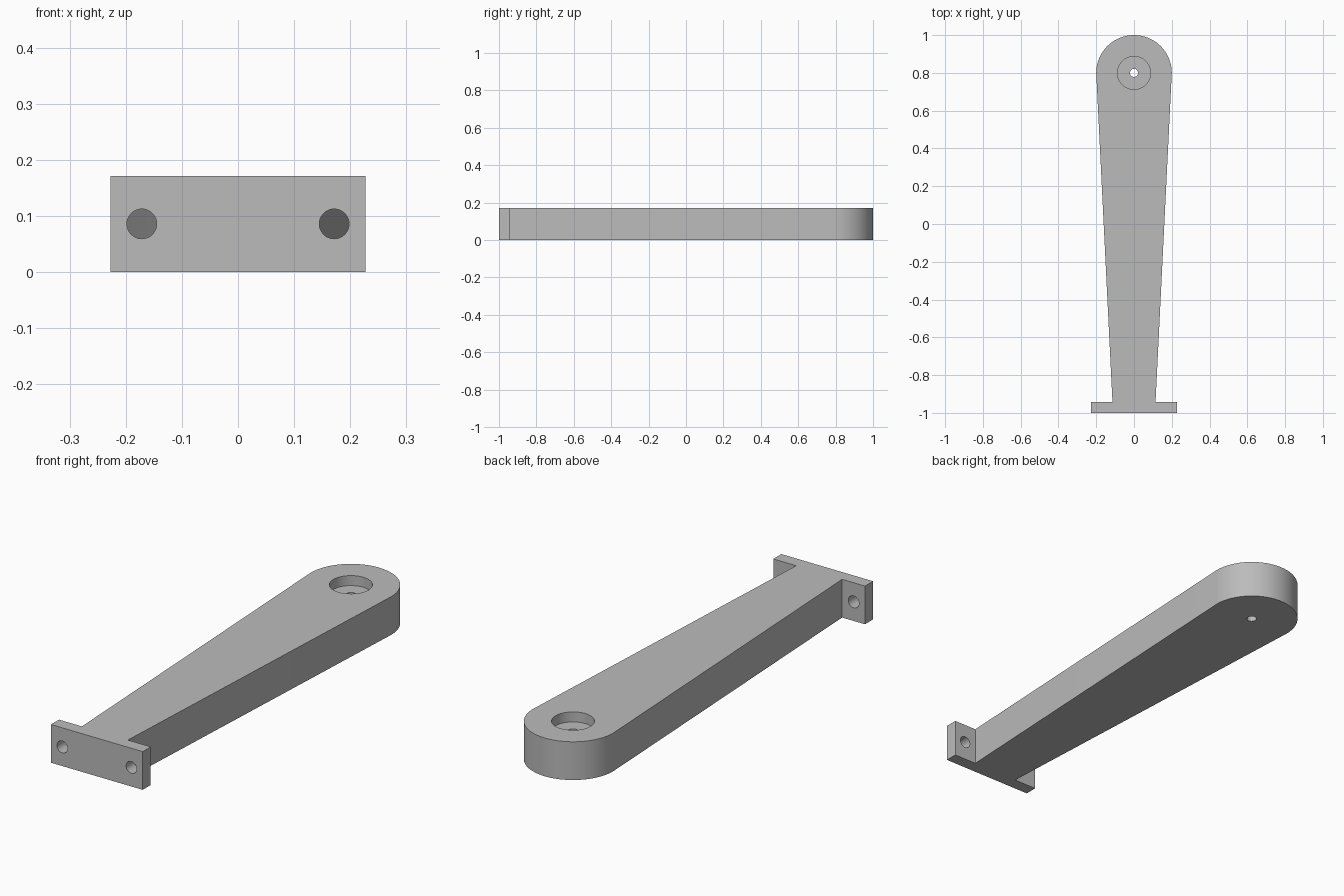
import bpy, bmesh, math

if "Cube" in bpy.data.objects:
    bpy.data.objects.remove(bpy.data.objects["Cube"])

H = 0.1714          # thickness of the whole bracket
PIVOT_Y = 0.8       # centre of the rounded end
R = 0.2             # radius of the rounded end

grey = bpy.data.materials.new("grey")
grey.diffuse_color = (0.5, 0.5, 0.5, 1)
grey.use_nodes = True
grey.node_tree.nodes["Principled BSDF"].inputs["Base Color"].default_value = grey.diffuse_color


def prism(name, outline, height):
    """Extrude a closed xy outline upward from z = 0."""
    bm = bmesh.new()
    base = bm.faces.new([bm.verts.new((x, y, 0)) for x, y in outline])
    top = bmesh.ops.extrude_face_region(bm, geom=[base])["geom"]
    verts = [v for v in top if isinstance(v, bmesh.types.BMVert)]
    bmesh.ops.translate(bm, verts=verts, vec=(0, 0, height))
    bmesh.ops.recalc_face_normals(bm, faces=bm.faces)
    mesh = bpy.data.meshes.new(name)
    bm.to_mesh(mesh)
    bm.free()
    mesh.materials.append(grey)
    obj = bpy.data.objects.new(name, mesh)
    bpy.context.collection.objects.link(obj)
    return obj


def drill(target, name, radius, depth, loc, rot=(0, 0, 0)):
    """Cut a round hole with a hidden cylinder."""
    bpy.ops.mesh.primitive_cylinder_add(vertices=48, radius=radius, depth=depth,
                                        location=loc, rotation=rot)
    cutter = bpy.context.object
    cutter.name = name
    cutter.data.materials.append(grey)
    cutter.hide_render = True
    cutter.display_type = 'WIRE'
    mod = target.modifiers.new(name, 'BOOLEAN')
    mod.operation = 'DIFFERENCE'
    mod.solver = 'EXACT'
    mod.object = cutter
    bpy.context.view_layer.objects.active = target
    bpy.ops.object.modifier_apply(modifier=name)
    bpy.data.objects.remove(cutter)


# Tapered arm with rounded end, and end plate, as one outline
arc = [(R * math.cos(math.pi * i / 48), PIVOT_Y + R * math.sin(math.pi * i / 48))
       for i in range(49)]
right = [(0.2275, -1), (0.2275, -0.943), (0.114, -0.943)]
left = [(-x, y) for x, y in reversed(right)]
bracket = prism("bracket_arm", right + arc + left, H)

# Counterbore and pivot hole in the rounded end
drill(bracket, "counterbore", 0.0875, 0.09, (0, PIVOT_Y, H))
drill(bracket, "pivot_hole", 0.0215, 1, (0, PIVOT_Y, 0))

# Mounting holes through the plate
for side in (-1, 1):
    drill(bracket, "mounting_hole", 0.0265, 0.1, (side * 0.1714, -0.97, H / 2),
          (math.pi / 2, 0, 0))

bpy.ops.object.select_all(action='DESELECT')
bracket.select_set(True)
bpy.context.view_layer.objects.active = bracket
bpy.ops.object.shade_smooth_by_angle(angle=math.radians(30))
